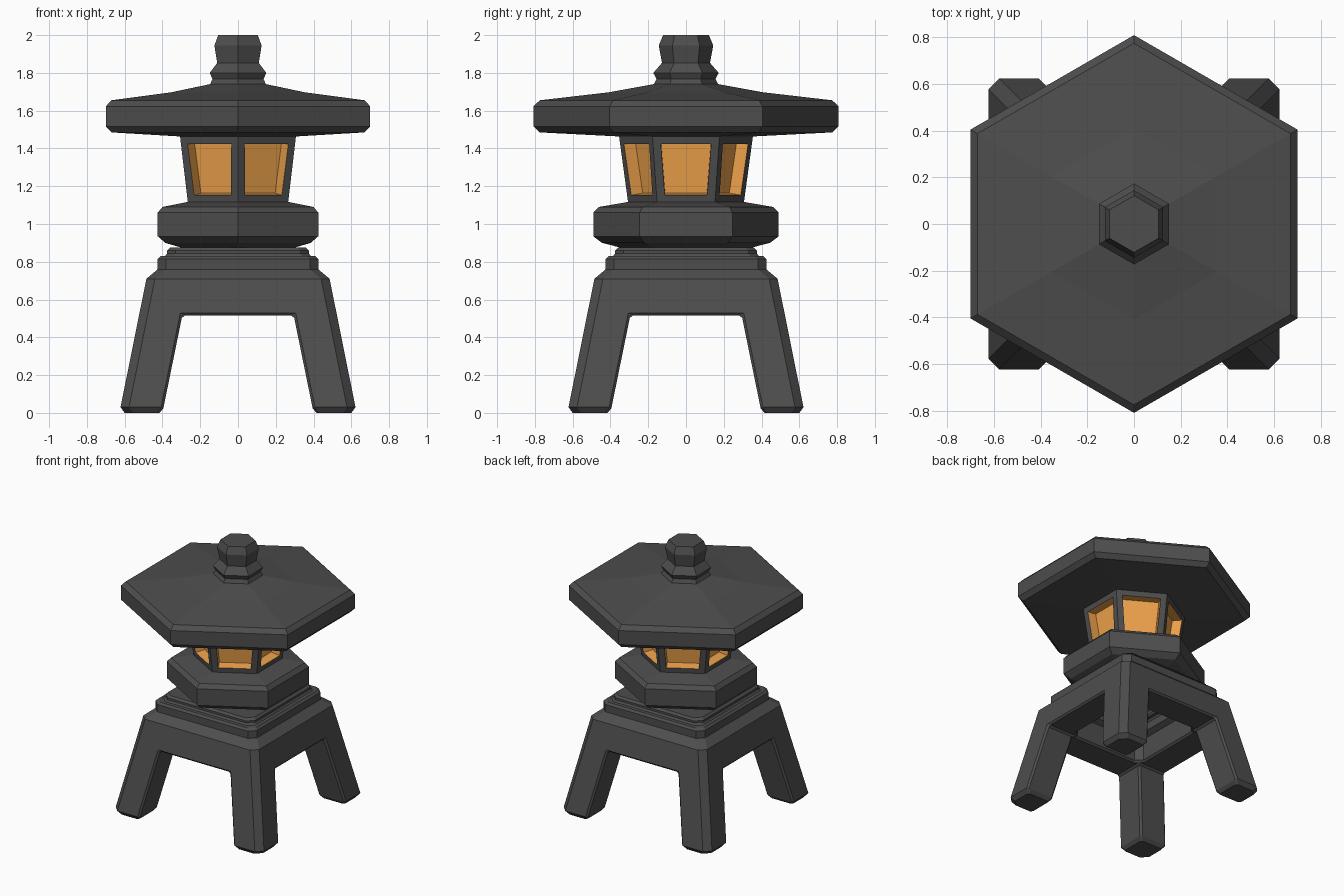
import bpy, bmesh
from math import cos, sin, radians

if "Cube" in bpy.data.objects:
    bpy.data.objects.remove(bpy.data.objects["Cube"])

def material(name, color):
    m = bpy.data.materials.new(name)
    m.diffuse_color = color
    m.use_nodes = True
    m.node_tree.nodes["Principled BSDF"].inputs["Base Color"].default_value = m.diffuse_color
    return m

stone = material("dark_stone", (0.075, 0.075, 0.075, 1))
glow = material("amber_glow", (0.85, 0.36, 0.07, 1))

def add_object(name, bm, mats=(stone,)):
    bmesh.ops.recalc_face_normals(bm, faces=bm.faces)
    me = bpy.data.meshes.new(name)
    bm.to_mesh(me)
    bm.free()
    for m in mats:
        me.materials.append(m)
    ob = bpy.data.objects.new(name, me)
    bpy.context.collection.objects.link(ob)
    return ob

def hexagon(a):
    r = a / cos(radians(30))
    return [(r * cos(radians(30 + 60 * k)), r * sin(radians(30 + 60 * k))) for k in range(6)]

def cut_square(h, c=0.045):
    i = h - c
    return [(h, -i), (h, i), (i, h), (-i, h), (-h, i), (-h, -i), (-i, -h), (i, -h)]

def loft(profile, shape):
    """Stack cross-sections of (half width, z) and cap both ends."""
    bm = bmesh.new()
    rings = [[bm.verts.new((x, y, z)) for x, y in shape(w)] for w, z in profile]
    n = len(rings[0])
    for a, b in zip(rings, rings[1:]):
        for i in range(n):
            j = (i + 1) % n
            bm.faces.new((a[i], a[j], b[j], b[i]))
    bm.faces.new(rings[0][::-1])
    bm.faces.new(rings[-1])
    return bm

# Four-legged stand: stepped square block
stand = add_object("stand", loft([
    (.60, 0), (.622, .03), (.485, .71), (.425, .76), (.425, .815), (.41, .83),
    (.375, .832), (.375, .86), (.36, .875)], cut_square))

# Arches cut through the stand both ways, plus a stepped hollow beneath
def arch_cutter(name, swap):
    bm = bmesh.new()
    half = [(.435, -.1), (.415, 0), (.395, .025), (.295, .515)]
    outline = half + [(-u, z) for u, z in reversed(half)]
    ends = [[bm.verts.new((s, u, z) if swap else (u, s, z)) for u, z in outline] for s in (-1, 1)]
    n = len(outline)
    for i in range(n):
        j = (i + 1) % n
        bm.faces.new((ends[0][i], ends[0][j], ends[1][j], ends[1][i]))
    bm.faces.new(ends[0])
    bm.faces.new(ends[1])
    return add_object(name, bm)

hollow = add_object("hollow_cutter", loft([
    (.31, .40), (.29, .68), (.25, .70), (.25, .77), (.21, .775), (.21, .82)], cut_square))
for cutter in (arch_cutter("arch_cutter_x", False), arch_cutter("arch_cutter_y", True), hollow):
    mod = stand.modifiers.new("cut", 'BOOLEAN')
    mod.object = cutter
    mod.solver = 'EXACT'
    cutter.hide_render = True
    cutter.hide_set(True)

# Soft chamfer along the arch edges
bev = stand.modifiers.new("chamfer", 'BEVEL')
bev.width = .015
bev.segments = 1
bev.limit_method = 'ANGLE'
bev.angle_limit = radians(65)

# Hexagonal platform under the lantern
add_object("platform", loft([
    (.30, .875), (.385, .90), (.425, .935), (.425, 1.06), (.40, 1.09), (.26, 1.118)], hexagon))

# Light chamber with recessed glowing windows
bm = loft([(.265, 1.11), (.307, 1.465)], hexagon)
walls = [f for f in bm.faces if len(f.verts) == 4]
bmesh.ops.recalc_face_normals(bm, faces=bm.faces)
bmesh.ops.inset_individual(bm, faces=walls, thickness=.06)
rim = bmesh.ops.inset_individual(bm, faces=walls, thickness=.002, depth=-.07)
for f in walls + rim["faces"]:
    f.material_index = 1
add_object("light_chamber", bm, (stone, glow))

# Wide hexagonal roof
add_object("roof", loft([
    (.30, 1.463), (.67, 1.485), (.70, 1.517), (.70, 1.623), (.67, 1.655),
    (.355, 1.697), (.15, 1.74)], hexagon))

# Finial on the roof
add_object("finial", loft([
    (.15, 1.735), (.135, 1.768), (.15, 1.80), (.11, 1.853), (.125, 1.945), (.105, 2.0)], hexagon))
